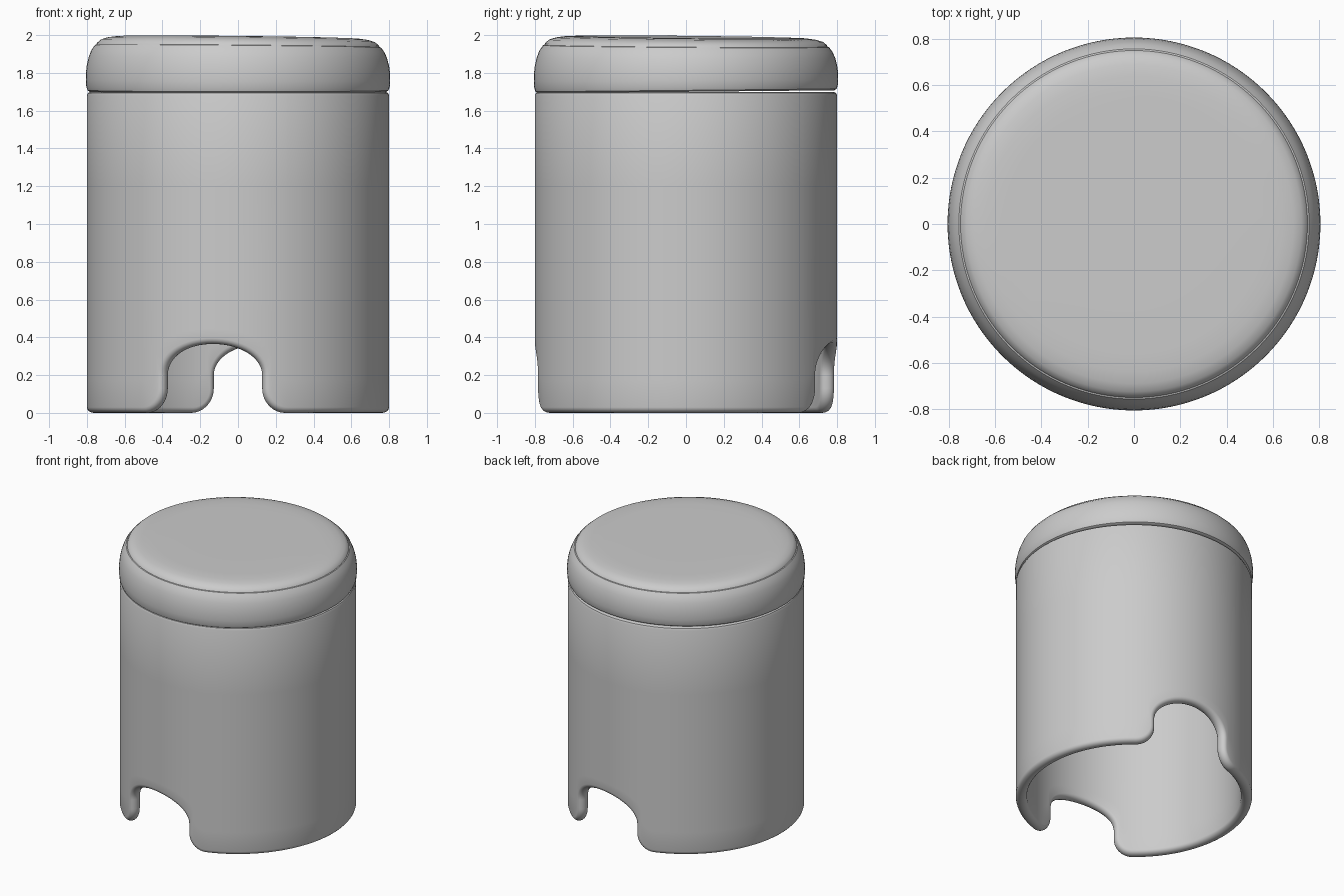
import bpy, bmesh
from math import sin, cos, pi, radians, hypot

if "Cube" in bpy.data.objects:
    bpy.data.objects.remove(bpy.data.objects["Cube"])

R, WALL, LIP = 0.80, 0.075, 0.03      # outer radius, wall thickness, rounding of lower edge
TOP = 1.70


def finish(bm, name):
    bmesh.ops.recalc_face_normals(bm, faces=bm.faces)
    mesh = bpy.data.meshes.new(name)
    bm.to_mesh(mesh)
    bm.free()
    ob = bpy.data.objects.new(name, mesh)
    bpy.context.collection.objects.link(ob)
    bpy.context.view_layer.objects.active = ob
    ob.select_set(True)
    bpy.ops.object.shade_smooth_by_angle(angle=radians(35))
    ob.select_set(False)
    return ob


def skin(bm, columns, closed):
    """Quads between neighbouring columns, wrapping all the way round."""
    n = len(columns)
    for i in range(n):
        a, b = columns[i], columns[(i + 1) % n]
        m = len(a)
        for j in range(m if closed else m - 1):
            k = (j + 1) % m
            bm.faces.new((a[j], b[j], b[k], a[k]))


# Lower edge, unrolled: (arc position, height, arc position higher up the wall)
A, B, ZC, F = 0.275, 0.165, 0.20, 0.13     # notch half width, arch height, arch base, foot fillet
left = []
for i in range(10):
    t = i / 9 * pi / 2
    left.append((-A - F + F * sin(t), F * (1 - cos(t)), -0.405 + 0.04 * i / 9))
arch = []
for i in range(33):
    t = pi - i / 32 * pi
    u = A * cos(t)
    arch.append((u, ZC + B * sin(t), 1.3 * u))
right = [(-u, z, -q) for u, z, q in reversed(left)]
span = pi * R - 2 * (A + F)
flat = [(A + F + span * i / 50, 0, A + F + span * i / 50) for i in range(1, 50)]
half = left + arch + right + flat
path = half + [(u + pi * R, z, q + pi * R) for u, z, q in half]   # same notch opposite

# Body: tube with a rounded lower edge following the path
CENTRE = radians(-90 - 10)
bm = bmesh.new()
columns = []
n = len(path)
for i, (u, z, q) in enumerate(path):
    p0, p1 = path[i - 1], path[(i + 1) % n]
    du, dz = (p1[0] - p0[0]) % (2 * pi * R), p1[1] - p0[1]
    if du > pi * R:
        du -= 2 * pi * R
    d = hypot(du, dz)
    nu, nz = dz / d, -du / d

    def wall(radius):
        bu, bz = u - nu * LIP, z - nz * LIP
        rows = [(radius, bu + (q - bu) * f, bz + (0.6 - bz) * f) for f in (1, .75, .5, .25)]
        return rows

    pts = [(R - WALL, q, TOP), (R - 0.02, q, TOP), (R - 0.006, q, TOP - 0.006),
           (R, q, TOP - 0.02), (R, q, 1.2)]
    pts += wall(R)
    for k in range(9):
        t = pi * k / 8
        o = LIP * (sin(t) - 1)
        pts.append((R - WALL / 2 + WALL / 2 * cos(t), u + nu * o, z + nz * o))
    pts += wall(R - WALL)[::-1]
    pts.append((R - WALL, q, 1.2))
    columns.append([bm.verts.new((r * cos(CENTRE + s / R), r * sin(CENTRE + s / R), h))
                    for r, s, h in pts])
skin(bm, columns, True)
finish(bm, "body")

# Lid: lathed profile with a shallow crease round the top, very slightly tilted
profile = [(0.4, 1.70), (0.785, 1.70), (0.797, 1.708), (0.803, 1.725), (0.806, 1.76),
           (0.805, 1.80), (0.800, 1.84), (0.790, 1.88), (0.776, 1.915), (0.757, 1.941),
           (0.750, 1.943), (0.745, 1.953), (0.725, 1.970), (0.69, 1.981),
           (0.64, 1.988), (0.56, 1.990), (0.3, 1.990)]
bm = bmesh.new()
columns = []
for i in range(128):
    a = 2 * pi * i / 128
    col = []
    for r, z in profile:
        x, y = r * cos(a), r * sin(a)
        w = (z - 1.70) / 0.29
        col.append(bm.verts.new((x, y, z - w * (0.011 * x + 0.010 * y) + (1 - w) * 0.01 * y)))
    columns.append(col)
skin(bm, columns, False)
for end in (0, -1):
    bm.faces.new([c[end] for c in columns])
finish(bm, "lid")
